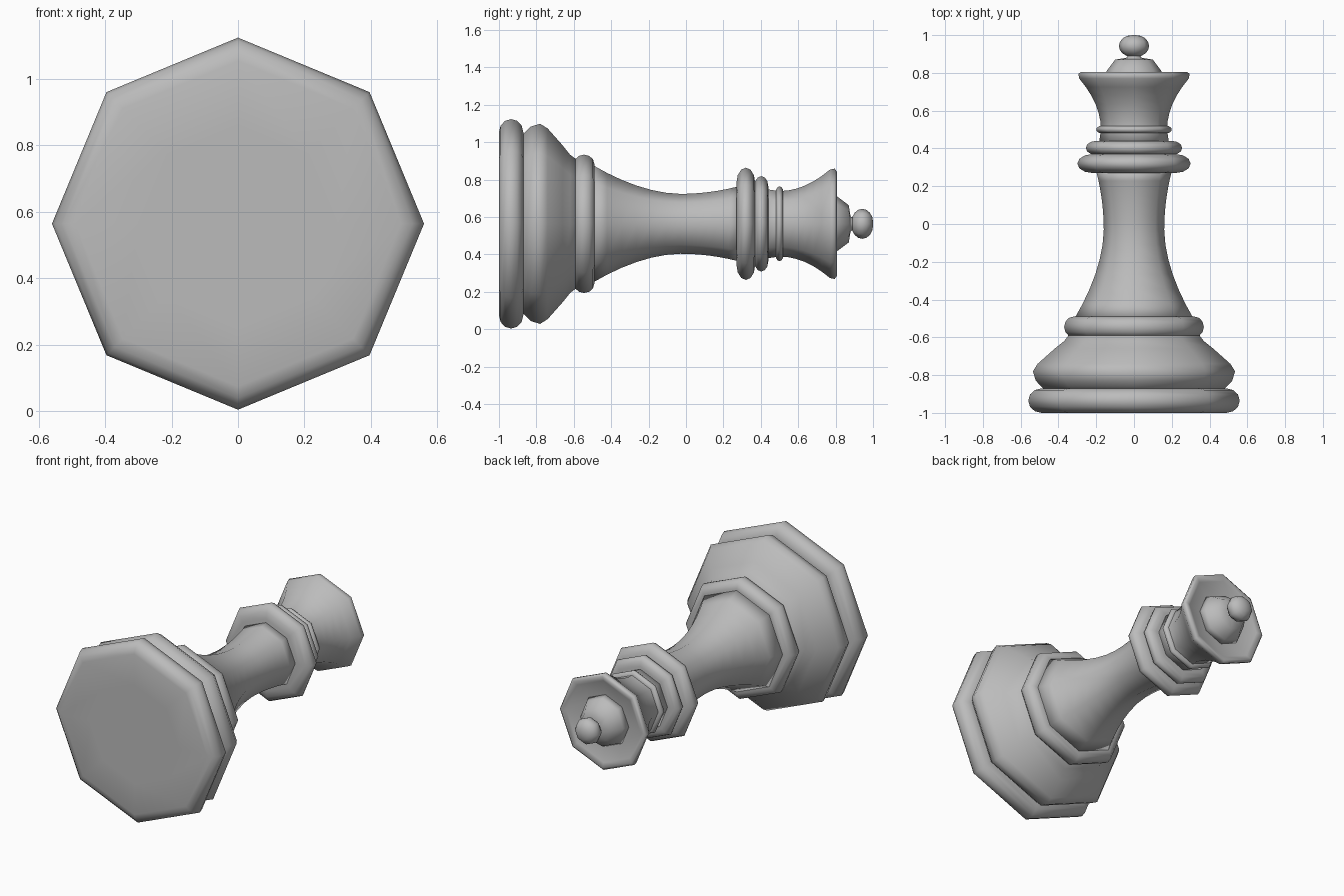
import bpy
import bmesh
from math import sin, pi
from mathutils import Matrix, Vector

default_cube = bpy.data.objects.get("Cube")
if default_cube:
    bpy.data.objects.remove(default_cube, do_unlink=True)

SIDES = 8
AXIS = Vector((0, 0, 0.564))

gray = bpy.data.materials.new("plain gray")
gray.use_nodes = True
gray.diffuse_color = (0.5, 0.5, 0.5, 1)
shader = gray.node_tree.nodes["Principled BSDF"]
shader.inputs["Base Color"].default_value = gray.diffuse_color


def bead(start, end, inner, outer, steps=6):
    """Rounded moulding bulging from the inner to the outer radius."""
    points = []
    for step in range(steps + 1):
        along = step / steps
        # Bunch the points near both ends so the moulding is round
        eased = sin(along * pi / 2) ** 2
        bulge = sin(along * pi)
        points.append((inner + (outer - inner) * bulge,
                       start + (end - start) * eased))
    return points


def flare(narrow_end, wide_end, narrow, wide, power=2, steps=6):
    """Concave sweep that opens out from the narrow to the wide radius."""
    points = []
    for step in range(steps + 1):
        along = step / steps
        points.append((narrow + (wide - narrow) * along ** power,
                       narrow_end + (wide_end - narrow_end) * along))
    return points


def lathe(name, profile):
    """Turn (radius, position) points into a smooth solid lying along y."""
    bm = bmesh.new()
    rings = []
    for radius, position in profile:
        # Stand each ring upright across the y axis with a corner on top
        placement = (Matrix.Translation(AXIS + Vector((0, position, 0)))
                     @ Matrix.Rotation(pi / 2, 4, "X"))
        circle = bmesh.ops.create_circle(
            bm, segments=SIDES, radius=radius, matrix=placement)
        rings.append(circle["verts"])
    for ring, following in zip(rings, rings[1:]):
        for i in range(SIDES):
            j = (i + 1) % SIDES
            bm.faces.new((ring[i], ring[j], following[j], following[i]))
    bm.faces.new(rings[0])
    bm.faces.new(rings[-1])
    bmesh.ops.recalc_face_normals(bm, faces=bm.faces)
    for face in bm.faces:
        face.smooth = True
    mesh = bpy.data.meshes.new(name)
    bm.to_mesh(mesh)
    bm.free()
    mesh.materials.append(gray)
    part = bpy.data.objects.new(name, mesh)
    bpy.context.collection.objects.link(part)


# Foot disc with a flat underside
foot_center = [(0.01, -1), (0.3, -1)]
lathe("foot", foot_center + bead(start=-1, end=-0.87, inner=0.49, outer=0.56))

# Bell-shaped base: a groove, a wide belly and a slope up to the waist
belly = [(0.47, -0.88), (0.49, -0.86), (0.52, -0.83), (0.535, -0.78), (0.51, -0.74)]
slope = [(0.42, -0.66), (0.37, -0.62), (0.34, -0.58)]
lathe("base", belly + slope)
lathe("waist_ring", bead(start=-0.6, end=-0.49, inner=0.32, outer=0.37))

# Stem, narrowest in the middle and opening towards both ends
lower_stem = flare(narrow_end=-0.03, wide_end=-0.5, narrow=0.16, wide=0.315, power=1.8)
upper_stem = flare(narrow_end=-0.03, wide_end=0.28, narrow=0.16, wide=0.2)
lathe("stem", lower_stem[::-1] + upper_stem[1:])

# Collar rings
lathe("large_collar", bead(start=0.27, end=0.37, inner=0.22, outer=0.3))
lathe("small_collar", bead(start=0.365, end=0.44, inner=0.2, outer=0.255))
lathe("thin_ring", bead(start=0.48, end=0.52, inner=0.17, outer=0.2))

# Flared crown with a rounded rim and a dished top
neck = [(0.185, 0.43)]
cup = flare(narrow_end=0.5, wide_end=0.77, narrow=0.175, wide=0.29)
rim_and_dish = [(0.295, 0.795), (0.28, 0.806), (0.25, 0.795), (0.15, 0.775)]
lathe("crown", neck + cup + rim_and_dish)

# Dome and ball finial
lathe("dome", [(0.16, 0.77), (0.145, 0.81), (0.1, 0.87), (0.04, 0.88)])
lathe("finial_neck", flare(narrow_end=0.89, wide_end=0.87, narrow=0.035, wide=0.06))
lathe("finial_ball", bead(start=0.885, end=1, inner=0.01, outer=0.08, steps=8))
